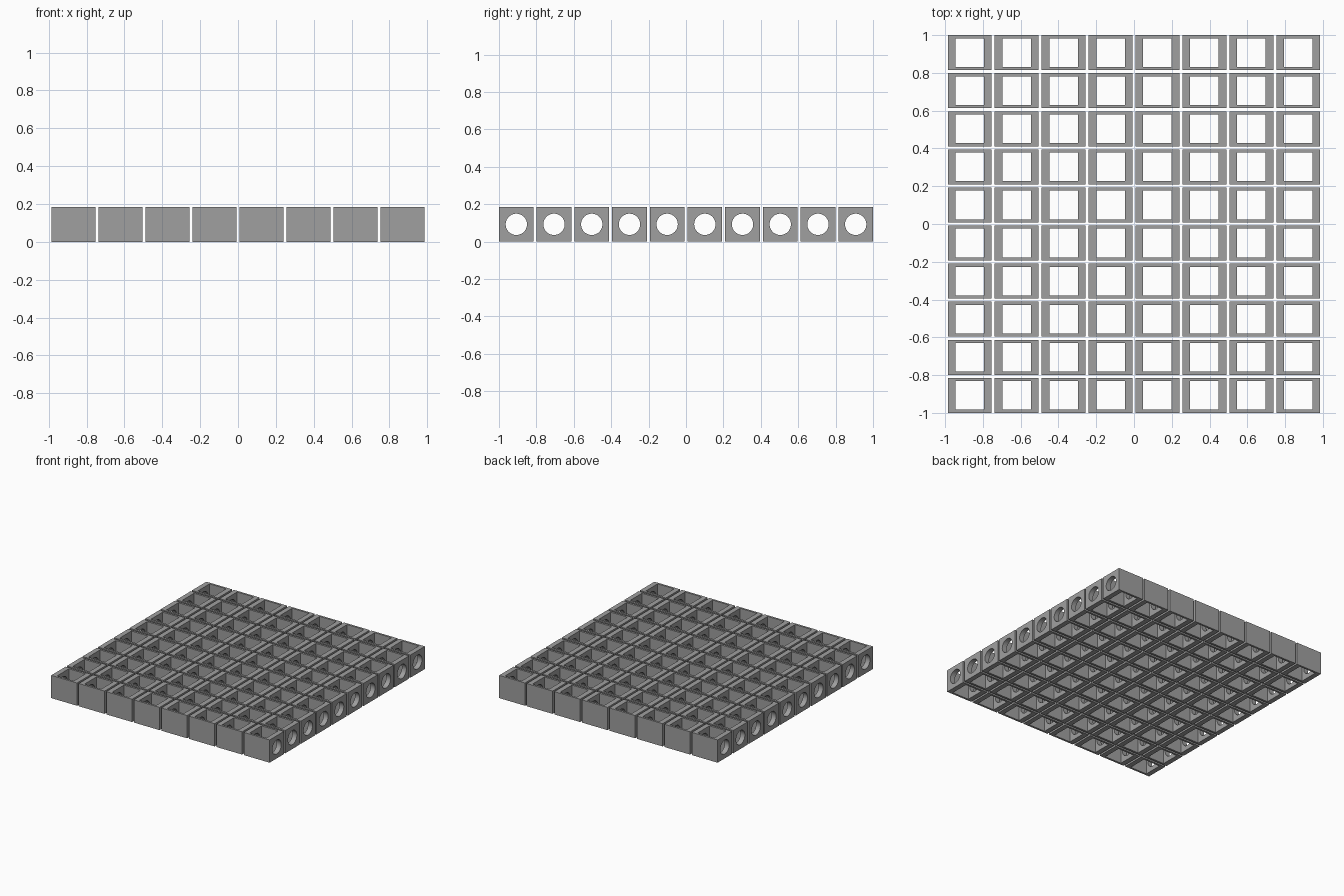
import bpy, math

if "Cube" in bpy.data.objects:
    bpy.data.objects.remove(bpy.data.objects["Cube"])

COLS, ROWS = 8, 10
W, D, H = 0.2325, 0.1855, 0.1855      # block size
PX, PY = 0.2484, 0.2016               # block spacing
HOLE_X, HOLE_Y = 0.151, 0.152         # square opening
BORE_R = 0.057

grey = bpy.data.materials.new("mid_grey")
grey.diffuse_color = (0.35, 0.35, 0.35, 1)
grey.use_nodes = True
grey.node_tree.nodes["Principled BSDF"].inputs["Base Color"].default_value = grey.diffuse_color


def box(name, loc, size):
    bpy.ops.mesh.primitive_cube_add(size=1, location=loc)
    ob = bpy.context.object
    ob.name = name
    ob.scale = size
    bpy.ops.object.transform_apply(location=False, rotation=False, scale=True)
    return ob


corner = (-PX * (COLS - 1) / 2, -PY * (ROWS - 1) / 2, H / 2)

# Cutters: square vertical opening and round sideways bore
opening = box("opening_cutter", corner, (HOLE_X, HOLE_Y, H * 2))
bpy.ops.mesh.primitive_cylinder_add(vertices=48, radius=BORE_R, depth=W * 2,
                                    location=corner, rotation=(0, math.pi / 2, 0))
bore = bpy.context.object
bore.name = "bore_cutter"

# One hollow block, repeated as a grid
blocks = box("block_grid", corner, (W, D, H))
blocks.data.materials.append(grey)
for cutter in (opening, bore):
    cutter.hide_render = True
    cut = blocks.modifiers.new(cutter.name, 'BOOLEAN')
    cut.operation = 'DIFFERENCE'
    cut.solver = 'EXACT'
    cut.object = cutter
for name, count, step in (("columns", COLS, (PX, 0, 0)), ("rows", ROWS, (0, PY, 0))):
    arr = blocks.modifiers.new(name, 'ARRAY')
    arr.count = count
    arr.use_relative_offset = False
    arr.use_constant_offset = True
    arr.constant_offset_displace = step
for mod in list(blocks.modifiers):
    bpy.ops.object.modifier_apply(modifier=mod.name)
for cutter in (opening, bore):
    bpy.data.objects.remove(cutter)

# Smooth bores, sharp edges
bpy.ops.object.select_all(action='DESELECT')
blocks.select_set(True)
bpy.context.view_layer.objects.active = blocks
bpy.ops.object.shade_smooth_by_angle(angle=math.radians(30))
